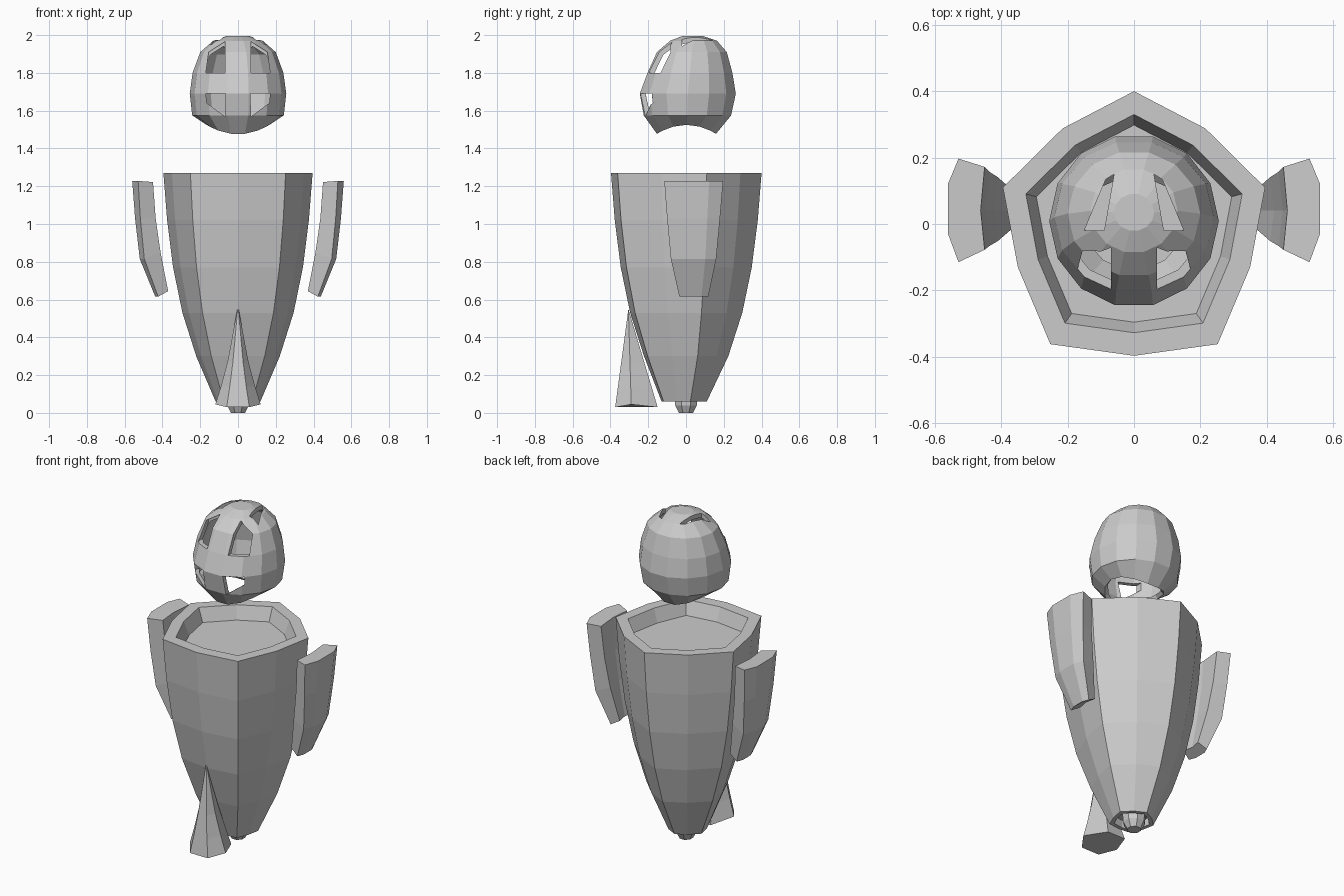
import bpy, bmesh, math
from mathutils import Vector

if "Cube" in bpy.data.objects:
    bpy.data.objects.remove(bpy.data.objects["Cube"])


def loft(name, rings, cap_start=True, cap_end=True):
    """Skin a list of equal-length point rings."""
    bm = bmesh.new()
    vs = [[bm.verts.new(p) for p in r] for r in rings]
    n = len(rings[0])
    for a, b in zip(vs, vs[1:]):
        for i in range(n):
            j = (i + 1) % n
            bm.faces.new((a[i], a[j], b[j], b[i]))
    if cap_start:
        bm.faces.new(vs[0][::-1])
    if cap_end:
        bm.faces.new(vs[-1])
    bmesh.ops.remove_doubles(bm, verts=bm.verts, dist=0.0005)
    bmesh.ops.recalc_face_normals(bm, faces=bm.faces)
    me = bpy.data.meshes.new(name)
    bm.to_mesh(me)
    bm.free()
    ob = bpy.data.objects.new(name, me)
    bpy.context.collection.objects.link(ob)
    return ob


def mirrored(pts):
    return pts + [(-x, y) for x, y in reversed(pts) if x > 0]


# Body: rounded pentagon section, tapering down, recessed at top and bottom
section = mirrored([(0, -.397), (.252, -.362), (.35, -.13), (.395, .11), (.215, .288)]) 
section.insert(5, (0, .4))
levels = [(.10, .15, -.01), (.10, .22, -.01), (.06, .24, -.01), (.06, .30, -.01),
          (.30, .56, 0), (.53, .745, 0), (.77, .87, 0), (1.02, .95, 0),
          (1.27, 1, 0), (1.27, .825, 0), (1.19, .745, 0)]
loft("body", [[(x * s, y * s + dy, z) for x, y in section] for z, s, dy in levels])

# Small nozzle under the body
loft("base_nozzle", [[(r * math.cos(k * math.pi / 4 + .39), r * math.sin(k * math.pi / 4 + .39), z)
                      for k in range(8)] for z, r in [(0, .04), (.04, .062), (.11, .068)]])

# Flared tail at the front: grows from a point on the body
tail_low = mirrored([(.06, -.375), (.12, -.29), (.06, -.15)])
tail = []
for t, w in [(0, .03), (.3, .26), (.55, .46), (.8, .74), (1, 1)]:
    tail.append([(x * w, -.305 + (y + .305) * t, .55 - .505 * t - (.015 * t if abs(x) < .1 else 0))
                 for x, y in tail_low])
loft("tail", tail)

# Arms: curved plates bent inward at the lower end
arm_levels = [  # z outer, z inner, x inner, x outer, y min, y max
    (1.228, 1.222, .45, .56, -.115, .197),
    (1.03, 1.03, .436, .545, -.10, .18),
    (.815, .85, .41, .52, -.08, .16),
    (.615, .645, .37, .438, -.035, .118)]
for side, label in ((1, "right"), (-1, "left")):
    rings = []
    for zo, zi, xi, xo, y0, y1 in arm_levels:
        h = y1 - y0
        d = h * .1
        prof = [(xi, y0 + .12 * h, zi), (xo - d, y0, zo), (xo, y0 + .27 * h, zo),
                (xo, y0 + .76 * h, zo), (xo - d, y1, zo), (xi, y1 - .08 * h, zi),
                (xi + .012, y0 + .5 * h, zi)]
        rings.append([(side * x, y, z) for x, y, z in prof])
    loft(label + "_arm", rings)

# Head: hollow faceted shell with an arched neck opening
N = 14
head_rings = []
for z, rx, yf, yb in [(1.50, .165, -.155, .16), (1.575, .24, -.225, .24), (1.69, .253, -.246, .265),
                      (1.80, .238, -.205, .247), (1.91, .198, -.155, .217),
                      (1.97, .13, -.085, .165), (1.995, .06, -.02, .09)]:
    ring = []
    for k in range(N):
        a = -math.pi / 2 + (k + .5) * 2 * math.pi / N
        lift = .025 * (1 - 2 * math.sin(a) ** 2) if z == 1.50 else 0
        ry = (yb - yf) / 2
        ring.append((rx * math.cos(a) * 1.01, (yf + yb) / 2 + ry * math.sin(a) * 1.02, z + lift))
    head_rings.append(ring)
head = loft("head", head_rings, cap_start=False)
# Shell normals must point outward before thickening
bm = bmesh.new()
bm.from_mesh(head.data)
bm.normal_update()
top = max(bm.faces, key=lambda f: f.calc_center_median().z)
if top.normal.z < 0:
    bmesh.ops.reverse_faces(bm, faces=bm.faces)
    bm.to_mesh(head.data)
bm.free()
shell = head.modifiers.new("shell", "SOLIDIFY")
shell.thickness = .025
shell.offset = -1

# Cutters for eyes, cheek holes and crown slots
eye = [(.07, 1.80), (.17, 1.80), (.155, 1.91), (.07, 1.965)]
cheek = [(.065, 1.69), (.17, 1.69), (.165, 1.64), (.07, 1.57)]
slot = [(.09, -.02), (.15, -.02), (.085, .135), (.06, .15)]
for side in (1, -1):
    for label, pts in (("eye", eye), ("cheek", cheek), ("crown", slot)):
        if label == "crown":
            rings = [[(side * x, y, z) for x, y in pts] for z in (1.86, 2.1)]
        else:
            rings = [[(side * x, y, z) for x, z in pts] for y in (-.4, -.06)]
        cutter = loft(label + "_cutter", rings)
        cutter.hide_render = True
        cutter.display_type = 'WIRE'
        cut = head.modifiers.new(label + "_hole", "BOOLEAN")
        cut.operation = 'DIFFERENCE'
        cut.solver = 'EXACT'
        cut.object = cutter
